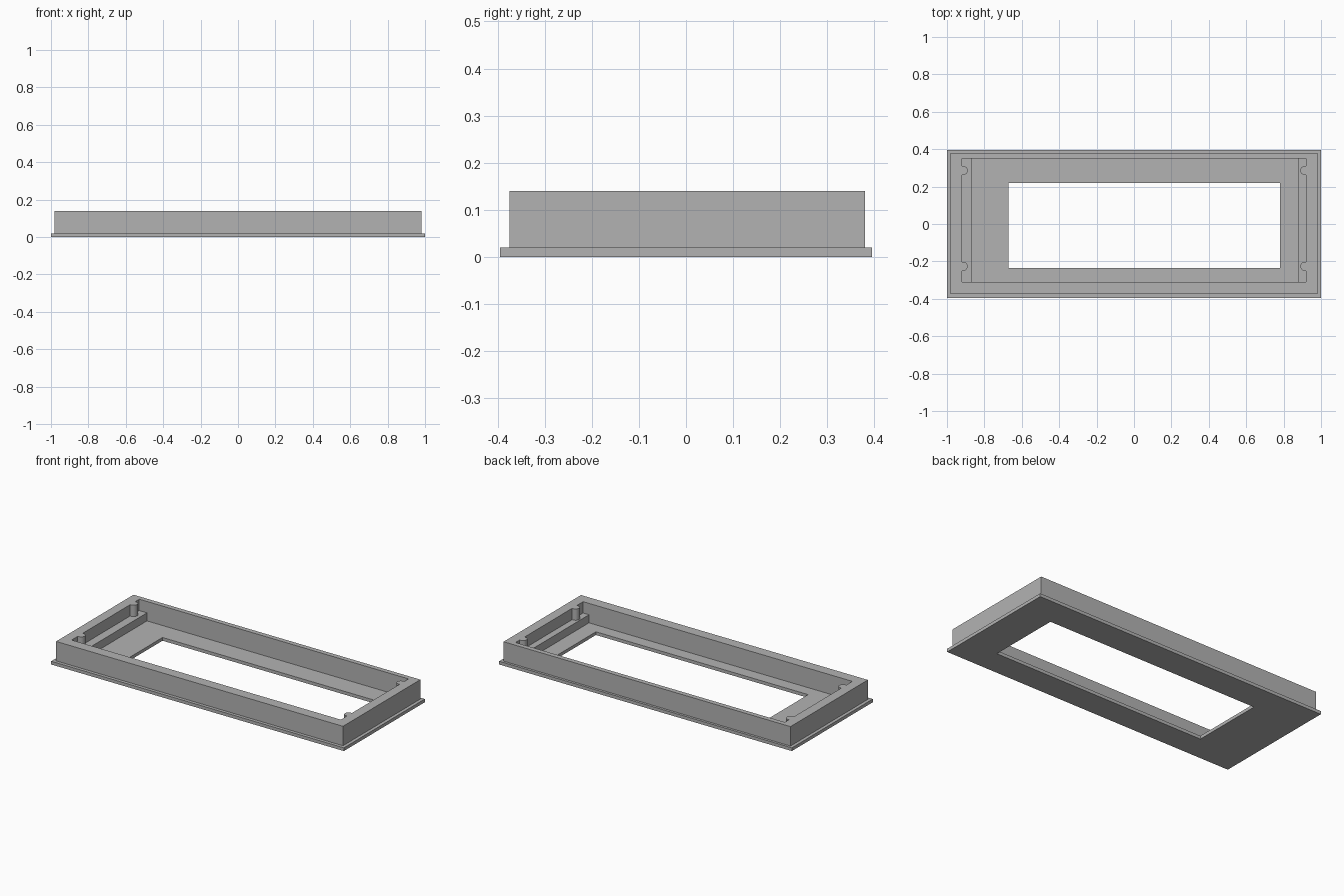
import bpy, bmesh
from math import sin, cos, pi

cube = bpy.data.objects.get("Cube")
if cube:
    bpy.data.objects.remove(cube, do_unlink=True)

GREY = (0.45, 0.45, 0.45, 1)
grey = bpy.data.materials.new("plain grey")
grey.use_nodes = True
grey.diffuse_color = GREY
grey.node_tree.nodes["Principled BSDF"].inputs["Base Color"].default_value = GREY

FLOOR, LEDGE, TOP = 0.02, 0.07, 0.14


def finish(name, bm):
    bmesh.ops.recalc_face_normals(bm, faces=bm.faces)
    mesh = bpy.data.meshes.new(name)
    bm.to_mesh(mesh)
    bm.free()
    mesh.materials.append(grey)
    obj = bpy.data.objects.new(name, mesh)
    bpy.context.collection.objects.link(obj)
    return obj


def rect(x0, x1, y0, y1):
    return [(x0, y0), (x1, y0), (x1, y1), (x0, y1)]


def prism(name, outline, z0, z1):
    """Extrude a flat outline upwards."""
    bm = bmesh.new()
    face = bm.faces.new([bm.verts.new((x, y, z0)) for x, y in outline])
    ext = bmesh.ops.extrude_face_region(bm, geom=[face], use_keep_orig=True)
    verts = [g for g in ext["geom"] if isinstance(g, bmesh.types.BMVert)]
    bmesh.ops.translate(bm, verts=verts, vec=(0, 0, z1 - z0))
    return finish(name, bm)


def frame(name, outer, inner, z0, z1):
    """Rectangular ring with a rectangular opening."""
    bm = bmesh.new()
    loops = [[bm.verts.new((x, y, z)) for x, y in outline]
             for outline, z in ((outer, z0), (outer, z1), (inner, z1), (inner, z0))]
    for k in range(4):
        a, b = loops[k], loops[(k + 1) % 4]
        for i in range(4):
            j = (i + 1) % 4
            bm.faces.new((a[i], a[j], b[j], b[i]))
    return finish(name, bm)


# Flanged face plate with the display opening
frame("face_plate", rect(-1, 1, -0.395, 0.395),
      rect(-0.67, 0.78, -0.235, 0.22), 0, FLOOR)

# Upright surrounding wall
frame("surround_wall", rect(-0.98, 0.98, -0.375, 0.38),
      rect(-0.92, 0.92, -0.31, 0.35), FLOOR, TOP)

# Raised ledges at both ends
prism("right_ledge", rect(-0.92, -0.867, -0.31, 0.35), FLOOR, LEDGE)
prism("left_ledge", rect(0.88, 0.92, -0.31, 0.35), FLOOR, LEDGE)

# Round-nosed screw posts standing on the ledges against the end walls
R = 0.024
for side, sx in (("right", -1), ("left", 1)):
    for end, y in (("front", -0.226), ("back", 0.286)):
        nose = [(sx * (0.913 - R * cos(a)), y + R * sin(a))
                for a in (pi * (i / 12 - 0.5) for i in range(13))]
        outline = [(sx * 0.92, y - R)] + nose + [(sx * 0.92, y + R)]
        post = prism(f"{side}_{end}_post", outline, LEDGE, TOP)
        bpy.ops.object.select_all(action="DESELECT")
        post.select_set(True)
        bpy.context.view_layer.objects.active = post
        bpy.ops.object.shade_smooth_by_angle()
